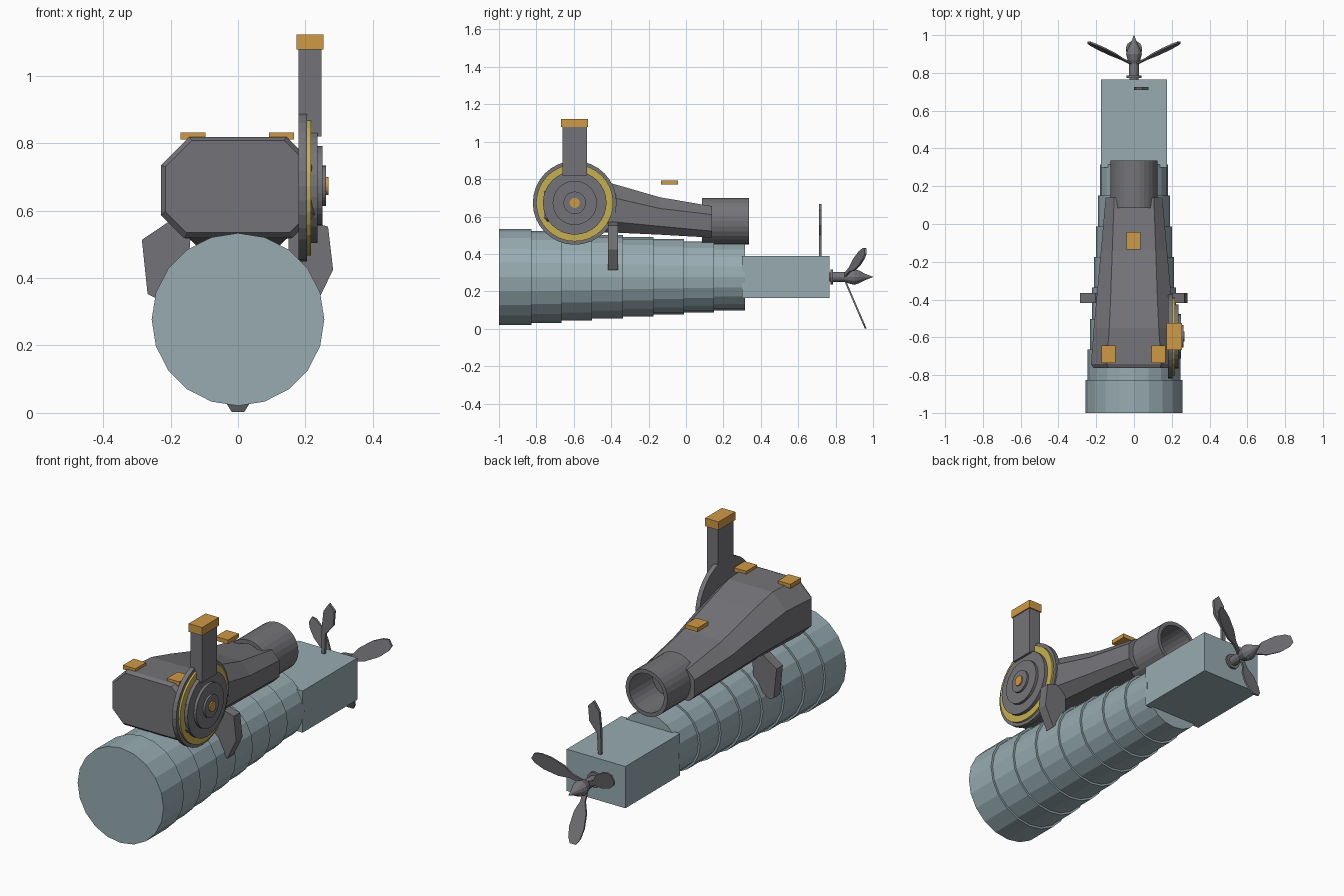
import bpy, bmesh, math
from mathutils import Matrix, Vector

if "Cube" in bpy.data.objects:
    bpy.data.objects.remove(bpy.data.objects["Cube"])


def material(name, rgb):
    m = bpy.data.materials.new(name)
    m.diffuse_color = (*rgb, 1)
    m.use_nodes = True
    m.node_tree.nodes["Principled BSDF"].inputs["Base Color"].default_value = m.diffuse_color
    return m


BLUE = material("pale blue grey", (0.31, 0.41, 0.44))
GREY = material("dark grey", (0.175, 0.175, 0.19))
GOLD = material("orange gold", (0.62, 0.32, 0.06))
YELLOW = material("brass yellow", (0.56, 0.43, 0.08))


def finish(name, bm, mat):
    bmesh.ops.recalc_face_normals(bm, faces=bm.faces)
    me = bpy.data.meshes.new(name)
    bm.to_mesh(me)
    bm.free()
    me.materials.append(mat)
    ob = bpy.data.objects.new(name, me)
    bpy.context.collection.objects.link(ob)
    return ob


def loft(name, rings, mat, caps=True, closed=False):
    """Skin a list of equal-length rings of points."""
    bm = bmesh.new()
    vs = [[bm.verts.new(p) for p in r] for r in rings]
    n = len(vs[0])
    pairs = list(zip(vs, vs[1:])) + ([(vs[-1], vs[0])] if closed else [])
    for a, b in pairs:
        for i in range(n):
            j = (i + 1) % n
            bm.faces.new((a[i], a[j], b[j], b[i]))
    if caps and not closed:
        bm.faces.new(vs[0])
        bm.faces.new(vs[-1])
    return finish(name, bm, mat)


def box(name, x, y, z, mat):
    ring = lambda h: [(x[0], y[0], h), (x[1], y[0], h), (x[1], y[1], h), (x[0], y[1], h)]
    return loft(name, [ring(z[0]), ring(z[1])], mat)


def turned(name, profile, centre, axis, n, mat, closed=False):
    """Round part: profile of (position along axis, radius)."""
    rings = []
    for t, r in profile:
        ring = []
        for i in range(n):
            a = 2 * math.pi * i / n
            c, s = r * math.sin(a), r * math.cos(a)
            ring.append((t, centre[0] + c, centre[1] + s) if axis == "x"
                        else (centre[0] + c, t, centre[1] + s))
        rings.append(ring)
    return loft(name, rings, mat, closed=closed)


# Stepped drum, thinner towards the back
AXIS = (0, 0.277)
edges = [-1, -0.825, -0.665, -0.503, -0.337, -0.175, -0.012, 0.151, 0.315]
for i in range(8):
    r = 0.256 - 0.0109 * i
    turned(f"drum_segment_{i + 1}", [(edges[i], r), (edges[i + 1], r)], AXIS, "y", 20, BLUE)

# Square tail block
box("tail_block", (-0.175, 0.175), (0.30, 0.766), (0.165, 0.39), BLUE)


# Tapered housing with chamfered corners
def section(y, w, zb, zt, ct, cb):
    right = [(w - cb, zb), (w, zb + cb), (w, zt - ct), (w - ct, zt)]
    return [(x, y, z) for x, z in right] + [(-x, y, z) for x, z in reversed(right)]


loft("housing", [
    section(-0.762, 0.215, 0.535, 0.808, 0.078, 0.062),
    section(-0.742, 0.228, 0.518, 0.818, 0.084, 0.068),
    section(-0.55, 0.213, 0.517, 0.816, 0.082, 0.065),
    section(-0.40, 0.199, 0.515, 0.778, 0.075, 0.058),
    section(-0.14, 0.175, 0.503, 0.703, 0.06, 0.045),
    section(0.14, 0.15, 0.487, 0.655, 0.045, 0.035)], GREY)

# Open tube at the rear of the housing
turned("rear_tube", [(0.085, 0.125), (0.336, 0.125), (0.336, 0.104), (0.085, 0.104)],
       (0, 0.575), "y", 28, GREY, closed=True)

# Stacked dial on the right side
DIAL = (-0.595, 0.673)
for name, x0, x1, r, mat in [
        ("dial_back_plate", 0.18, 0.205, 0.224, GREY),
        ("dial_brass_ring", 0.20, 0.216, 0.206, YELLOW),
        ("dial_wide_disc", 0.21, 0.235, 0.170, GREY),
        ("dial_middle_disc", 0.23, 0.250, 0.118, GREY),
        ("dial_small_disc", 0.245, 0.261, 0.060, GREY),
        ("dial_knob", 0.255, 0.268, 0.027, GOLD)]:
    turned(name, [(x0, r), (x1, r)], DIAL, "x", 32, mat)

# Upright arm and its cap
box("upright_arm", (0.18, 0.247), (-0.66, -0.53), (0.82, 1.08), GREY)
box("arm_cap", (0.173, 0.253), (-0.667, -0.524), (1.078, 1.122), GOLD)

# Small plates on and above the housing
for name, x, y, z in [("left_plate", -0.134, -0.69, 0.821),
                      ("right_plate", 0.129, -0.69, 0.821),
                      ("rear_plate", -0.003, -0.088, 0.781)]:
    box(name, (x - 0.037, x + 0.037), (y - 0.046, y + 0.046), (z - 0.011, z + 0.011), GOLD)

# Side brackets hugging the drum
for name, pts in [
        ("left_bracket", [(-0.285, 0.513), (-0.205, 0.567), (-0.14, 0.53),
                          (-0.15, 0.40), (-0.243, 0.34), (-0.268, 0.352)]),
        ("right_bracket", [(0.267, 0.552), (0.282, 0.424), (0.243, 0.345),
                           (0.228, 0.315), (0.15, 0.40), (0.15, 0.53), (0.205, 0.57)])]:
    loft(name, [[(x, y, z) for x, z in pts] for y in (-0.418, -0.364)], GREY)

# Propeller hub with shaft, flange and pointed nose
turned("propeller_hub", [(0.76, 0.024), (0.773, 0.024), (0.773, 0.041), (0.785, 0.041),
                         (0.785, 0.026), (0.85, 0.026), (0.868, 0.034), (0.90, 0.042),
                         (0.925, 0.034), (0.96, 0.016), (1.0, 0.001)],
       AXIS, "y", 12, GREY)

# Three swept propeller blades: outline of (distance outwards, half width)
half = [(0.02, 0.012), (0.08, 0.014), (0.13, 0.036), (0.20, 0.043), (0.25, 0.034), (0.275, 0.018)]
outline = [(d, w) for d, w in half] + [(d, -w) for d, w in reversed(half)]
for k in range(3):
    turn = Matrix.Rotation(math.pi + k * 2 * math.pi / 3, 3, "Y")
    rings = []
    for t in (-0.005, 0.005):
        rings.append([turn @ Vector((w, 0.842 + 0.43 * d + t, d)) + Vector((0, 0, 0.277))
                      for d, w in outline])
    loft(f"propeller_blade_{k + 1}", rings, GREY)

# Upright rudder blade on the tail block
rudder = [(0.0, 0.38), (0.018, 0.38), (0.024, 0.50), (0.07, 0.555), (0.077, 0.635),
          (0.045, 0.668), (0.012, 0.62), (0.002, 0.53)]
loft("rudder_blade", [[(x, y, z) for x, z in rudder] for y in (0.71, 0.724)], GREY)
